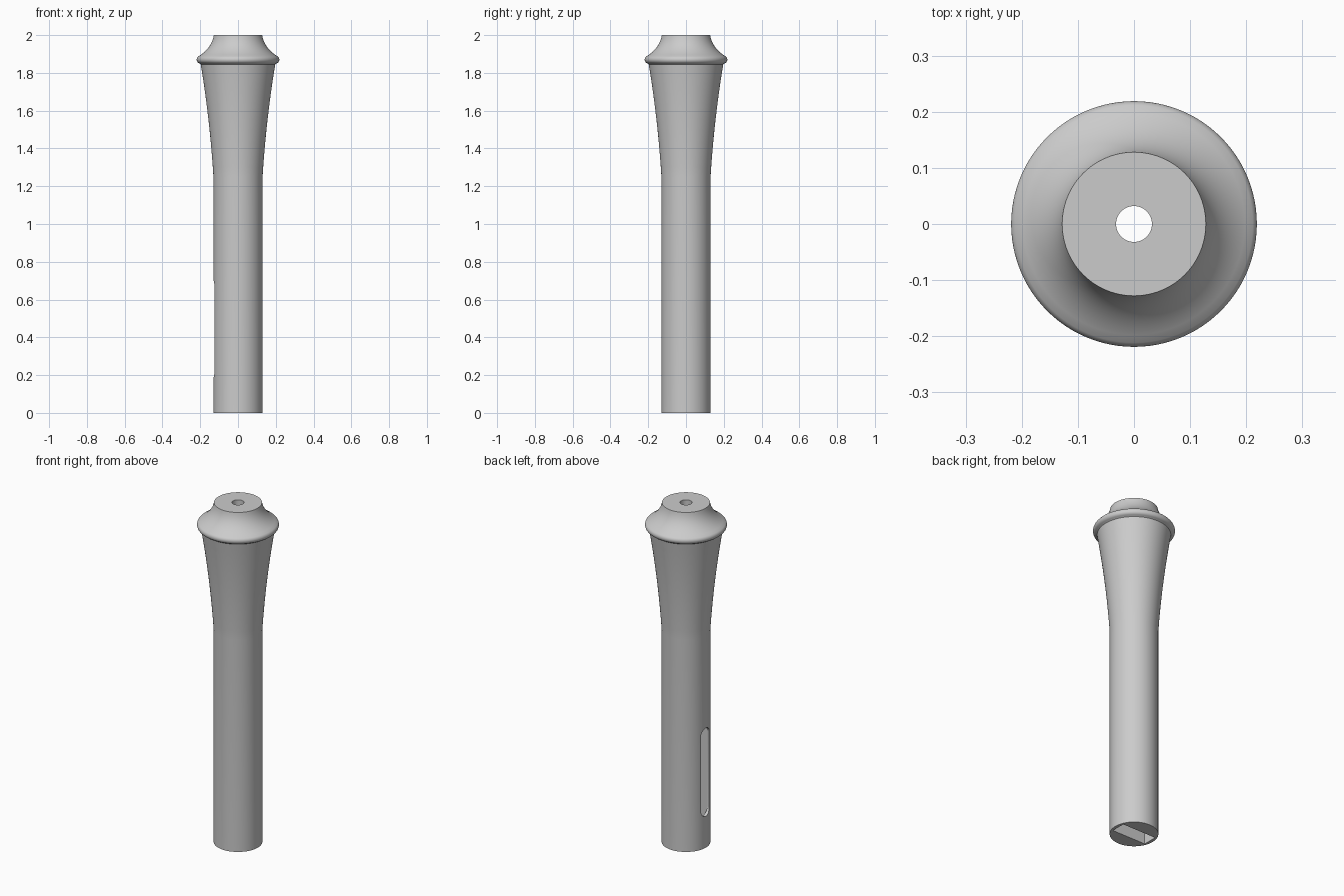
import bpy, bmesh, math
from mathutils import Vector

if "Cube" in bpy.data.objects:
    bpy.data.objects.remove(bpy.data.objects["Cube"])

SEGMENTS = 96

grey = bpy.data.materials.new("plain grey")
grey.diffuse_color = (0.6, 0.6, 0.6, 1)
grey.use_nodes = True
grey.node_tree.nodes["Principled BSDF"].inputs["Base Color"].default_value = grey.diffuse_color


def add_object(name, bm):
    bmesh.ops.recalc_face_normals(bm, faces=bm.faces)
    mesh = bpy.data.meshes.new(name)
    bm.to_mesh(mesh)
    bm.free()
    mesh.materials.append(grey)
    obj = bpy.data.objects.new(name, mesh)
    bpy.context.collection.objects.link(obj)
    return obj


def lathe(name, profile):
    """Solid of revolution with flat caps, from (radius, height) points."""
    bm = bmesh.new()
    rings = []
    for r, z in profile:
        rings.append([bm.verts.new((r * math.cos(a), r * math.sin(a), z))
                      for a in (2 * math.pi * i / SEGMENTS for i in range(SEGMENTS))])
    for low, high in zip(rings, rings[1:]):
        for i in range(SEGMENTS):
            j = (i + 1) % SEGMENTS
            bm.faces.new((low[i], low[j], high[j], high[i]))
    bm.faces.new(rings[0][::-1])
    bm.faces.new(rings[-1])
    return add_object(name, bm)


def prism(name, points, sweep):
    """Closed outline extruded along a vector."""
    bm = bmesh.new()
    face = bm.faces.new([bm.verts.new(p) for p in points])
    new = bmesh.ops.extrude_face_region(bm, geom=[face])["geom"]
    bmesh.ops.translate(bm, vec=Vector(sweep),
                        verts=[v for v in new if isinstance(v, bmesh.types.BMVert)])
    return add_object(name, bm)


# Handle: straight shaft, flared neck, rounded collar, concave shoulder
profile = [(0.13, 0.0), (0.13, 1.25)]
for i in range(1, 13):                       # flare
    t = i / 12
    profile.append((0.13 + 0.067 * (0.55 * t + 0.45 * t * t), 1.25 + 0.595 * t))
for i in range(9):                           # collar bead
    a = math.radians(-75 + 125 * i / 8)
    profile.append((0.198 + 0.021 * math.cos(a), 1.87 + 0.021 * math.sin(a)))
for i in range(1, 11):                       # shoulder
    t = i / 10
    a, b, c = (1 - t) ** 2, 2 * t * (1 - t), t * t
    profile.append((a * 0.2115 + b * 0.139 + c * 0.128,
                    a * 1.886 + b * 1.93 + c * 2.0))
handle = lathe("handle", profile)

# Bore through the whole length
bore = lathe("bore_cutter", [(0.032, -0.1), (0.032, 2.1)])

# Rectangular socket in the base
socket = prism("socket_cutter",
               [(sx * 0.111, sy * 0.043, -0.1)
                for sx, sy in ((-1, -1), (1, -1), (1, 1), (-1, 1))],
               (0, 0, 1.0))

# Round-ended window in the left side, opening into the socket
half, z_low, z_high = 0.038, 0.185, 0.705
outline = []
for centre, start in ((z_high - half, 0), (z_low + half, math.pi)):
    for i in range(17):
        a = start + math.pi * i / 16
        outline.append((-0.2, half * math.cos(a), centre + half * math.sin(a)))
window = prism("window_cutter", outline, (0.13, 0, 0))

# Cut the openings
bpy.context.view_layer.objects.active = handle
handle.select_set(True)
for cutter in (bore, socket, window):
    mod = handle.modifiers.new(cutter.name, "BOOLEAN")
    mod.operation = "DIFFERENCE"
    mod.solver = "EXACT"
    mod.object = cutter
    bpy.ops.object.modifier_apply(modifier=mod.name)
    bpy.data.objects.remove(cutter)

bpy.ops.object.shade_smooth_by_angle(angle=math.radians(30))
